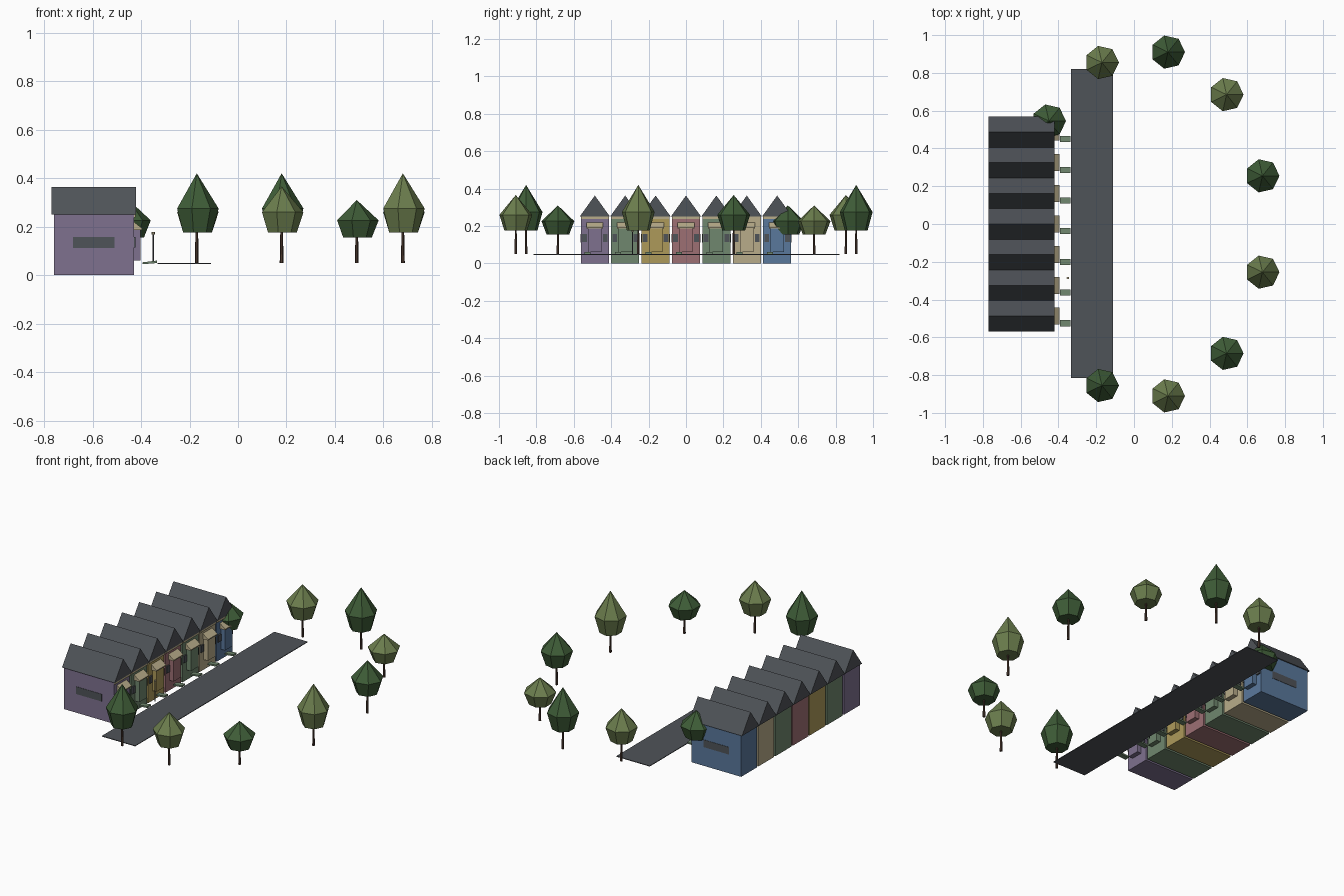
import bpy
import bmesh
from math import sin, cos, pi

if "Cube" in bpy.data.objects:
    bpy.data.objects.remove(bpy.data.objects["Cube"])


def material(name, rgb):
    # 0-255 display colour to linear
    lin = [((c / 255 + 0.055) / 1.055) ** 2.4 for c in rgb] + [1.0]
    m = bpy.data.materials.new(name)
    m.use_nodes = True
    m.diffuse_color = lin
    m.node_tree.nodes["Principled BSDF"].inputs["Base Color"].default_value = lin
    return m


purple = material("purple_paint", (126, 113, 143))
green = material("sage_green_paint", (112, 135, 110))
mustard = material("mustard_paint", (174, 154, 90))
rose = material("rose_paint", (158, 112, 116))
cream = material("cream_paint", (184, 172, 138))
blue = material("blue_paint", (90, 120, 156))
slate = material("slate_grey", (79, 83, 88))
dark_leaf = material("dark_leaf", (62, 92, 55))
light_leaf = material("light_leaf", (107, 125, 77))
bark = material("bark_brown", (78, 58, 48))


def finish(name, bm, mat):
    bmesh.ops.recalc_face_normals(bm, faces=bm.faces)
    me = bpy.data.meshes.new(name)
    bm.to_mesh(me)
    bm.free()
    me.materials.append(mat)
    ob = bpy.data.objects.new(name, me)
    bpy.context.collection.objects.link(ob)
    return ob


def box(name, mat, xs, ys, zs):
    bm = bmesh.new()
    bmesh.ops.create_cube(bm, size=1)
    for v in bm.verts:
        v.co = [r[0] if c < 0 else r[1] for c, r in zip(v.co, (xs, ys, zs))]
    return finish(name, bm, mat)


def extrude(name, mat, points, offset):
    """Solid made by sweeping a closed profile along an offset."""
    bm = bmesh.new()
    face = bm.faces.new([bm.verts.new(p) for p in points])
    new = bmesh.ops.extrude_face_region(bm, geom=[face])["geom"]
    bmesh.ops.translate(bm, vec=offset,
                        verts=[g for g in new if isinstance(g, bmesh.types.BMVert)])
    return finish(name, bm, mat)


def lathe(name, mat, rings, x, y, sides):
    """Faceted solid from (radius, height) rings; a zero radius makes a tip."""
    bm = bmesh.new()
    loops = []
    for r, z in rings:
        n = sides if r else 1
        loops.append([bm.verts.new((x + r * cos(2 * pi * i / sides),
                                    y + r * sin(2 * pi * i / sides), z)) for i in range(n)])
    for a, b in zip(loops, loops[1:]):
        for i in range(sides):
            j = (i + 1) % sides
            if len(b) == 1:
                bm.faces.new((a[i], a[j], b[0]))
            else:
                bm.faces.new((a[i], a[j], b[j], b[i]))
    for ring in (loops[0], loops[-1]):
        if len(ring) > 1:
            bm.faces.new(ring)
    return finish(name, bm, mat)


BACK, FRONT, EAVE, RIDGE, PITCH = -0.76, -0.43, 0.25, 0.363, 0.1625
GROUND = 0.05


def house(y, paint):
    half = 0.075
    box("house_walls", paint, (BACK, FRONT), (y - half, y + half), (0, EAVE))
    # Gabled roof with the ridge running front to back
    w = PITCH / 2
    extrude("gable_roof", slate,
            [(-0.77, y - w, EAVE), (-0.77, y + w, EAVE), (-0.77, y, RIDGE)], (0.35, 0, 0))
    box("eave_trim", cream, (FRONT, FRONT + 0.008), (y - half, y + half), (0.237, EAVE))
    # Projecting entrance bay with a sloped canopy
    box("entrance_bay", paint, (FRONT, -0.402), (y - 0.036, y + 0.036), (0.06, 0.195))
    extrude("bay_canopy", cream,
            [(FRONT, y - 0.045, 0.187), (-0.395, y - 0.045, 0.187),
             (-0.395, y - 0.045, 0.193), (FRONT, y - 0.045, 0.22)], (0, 0.09, 0))
    # Sloped entrance step
    extrude("entrance_step", green,
            [(-0.393, y - 0.054, 0.045), (-0.335, y - 0.054, 0.05),
             (-0.335, y - 0.054, 0.06), (-0.393, y - 0.054, 0.053)], (0, 0.032, 0))
    for s in (-1, 1):
        # Front windows beside the bay, and one long window in each side wall
        c = y + s * 0.056
        box("front_window", slate, (FRONT, FRONT + 0.008), (c - 0.013, c + 0.013), (0.115, 0.157))
        e = y + s * half
        box("side_window", slate, (-0.68, -0.51), (e - 0.002, e + 0.002), (0.113, 0.157))


for i, paint in enumerate((purple, green, mustard, rose, green, cream, blue)):
    house((i - 3) * PITCH, paint)

# Street and lamp
box("street", slate, (-0.333, -0.112), (-0.815, 0.82), (GROUND - 0.004, GROUND))
lathe("lamp_post", slate, [(0.003, GROUND), (0.003, 0.17)], -0.35, -0.286, 6)
lathe("lamp_head", cream, [(0.007, 0.168), (0.007, 0.178)], -0.35, -0.286, 6)

# Ring of trees: three heights in turn, two leaf colours alternating
spots = [(-0.17, -0.855), (0.18, -0.91), (0.49, -0.685), (0.68, -0.255)]
spots += [(x, -y) for x, y in reversed(spots)] + [(-0.45, 0.545)]
shapes = [(0.175, 0.275, 0.42), (0.175, 0.26, 0.366), (0.155, 0.226, 0.31)]
for i, (x, y) in enumerate(spots):
    low, wide, top = shapes[i % 3]
    lathe("tree_trunk", bark, [(0.008, GROUND), (0.005, low + 0.03)], x, y, 6)
    lathe("tree_crown", light_leaf if i % 2 else dark_leaf,
          [(0.062, low), (0.09, wide), (0, top)], x, y, 7)
